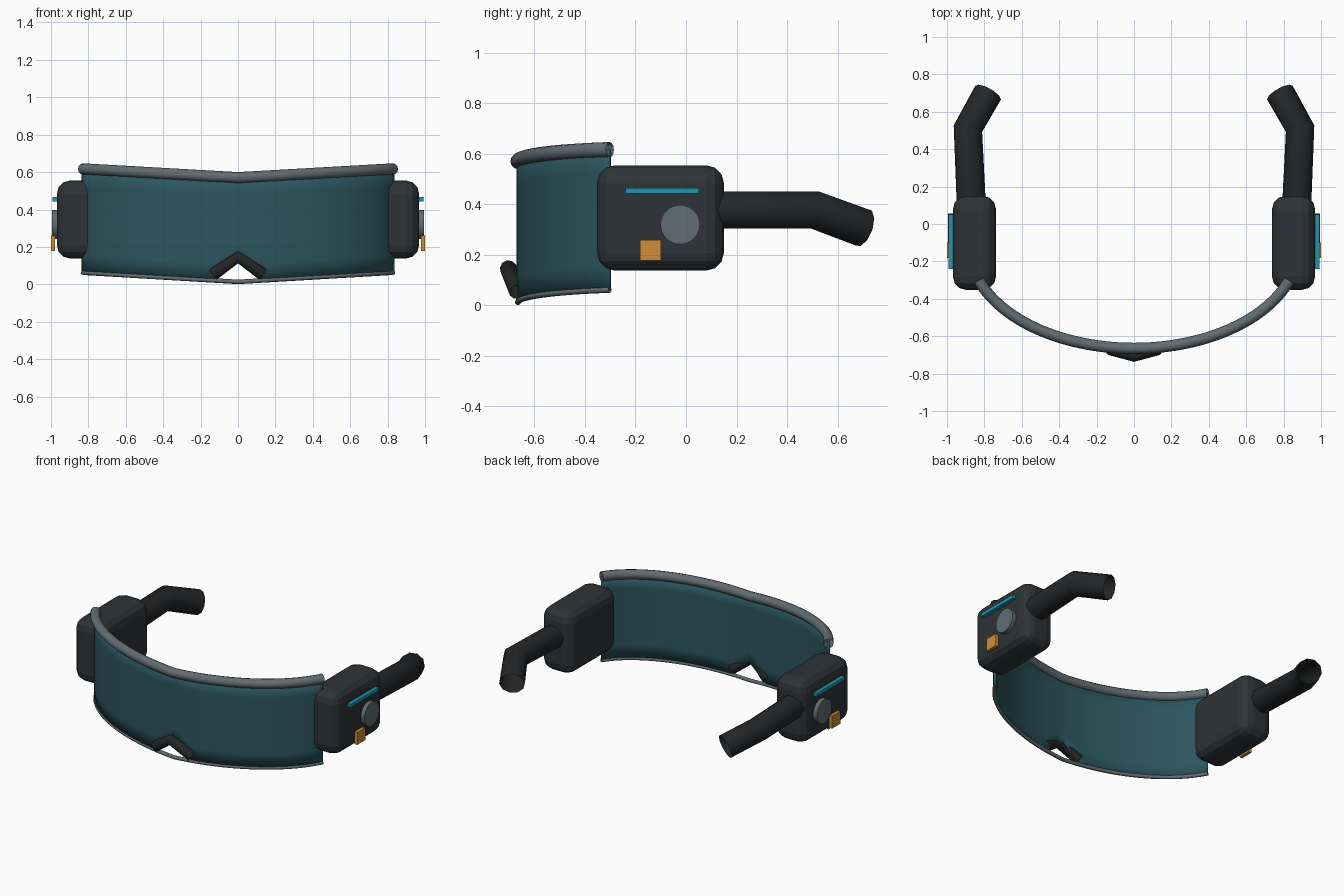
import bpy, bmesh, math
from mathutils import Matrix

if "Cube" in bpy.data.objects:
    bpy.data.objects.remove(bpy.data.objects["Cube"])


def material(name, rgb):
    m = bpy.data.materials.new(name)
    m.diffuse_color = (*rgb, 1)
    m.use_nodes = True
    m.node_tree.nodes["Principled BSDF"].inputs["Base Color"].default_value = m.diffuse_color
    return m


CHARCOAL = material("charcoal", (0.028, 0.033, 0.038))
BLACK = material("black_rubber", (0.017, 0.019, 0.021))
STEEL = material("steel", (0.12, 0.15, 0.165))
TEAL = material("teal_lens", (0.025, 0.092, 0.115))
CYAN = material("cyan_light", (0.015, 0.30, 0.42))
AMBER = material("amber", (0.62, 0.27, 0.04))


def add_mesh(name, bm, mat, smooth=False):
    bmesh.ops.recalc_face_normals(bm, faces=bm.faces)
    me = bpy.data.meshes.new(name)
    bm.to_mesh(me)
    bm.free()
    me.materials.append(mat)
    for p in me.polygons:
        p.use_smooth = smooth
    ob = bpy.data.objects.new(name, me)
    bpy.context.collection.objects.link(ob)
    return ob


def tube(name, pts, radius, mat, res=3):
    """Open-ended tube swept along a poly path, stored as a mesh."""
    cu = bpy.data.curves.new(name + "_path", 'CURVE')
    cu.dimensions = '3D'
    cu.bevel_depth = radius
    cu.bevel_resolution = res
    sp = cu.splines.new('POLY')
    sp.points.add(len(pts) - 1)
    for p, co in zip(sp.points, pts):
        p.co = (*co, 1)
    tmp = bpy.data.objects.new(name + "_path", cu)
    bpy.context.collection.objects.link(tmp)
    dg = bpy.context.evaluated_depsgraph_get()
    me = bpy.data.meshes.new_from_object(tmp.evaluated_get(dg))
    bpy.data.objects.remove(tmp)
    me.name = name
    me.materials.clear()
    me.materials.append(mat)
    for p in me.polygons:
        p.use_smooth = True
    ob = bpy.data.objects.new(name, me)
    bpy.context.collection.objects.link(ob)
    return ob


def box(name, lo, hi, mat, bevel=0, segments=3):
    bm = bmesh.new()
    size = [abs(b - a) for a, b in zip(lo, hi)]
    mid = [(a + b) / 2 for a, b in zip(lo, hi)]
    bmesh.ops.create_cube(bm, size=1, matrix=Matrix.Translation(mid) @ Matrix.Diagonal((*size, 1)))
    if bevel:
        bmesh.ops.bevel(bm, geom=bm.edges[:], offset=bevel, segments=segments,
                        profile=0.5, affect='EDGES')
    return add_mesh(name, bm, mat)


# Shared elliptical sweep of the visor
N = 48
T_END = math.asin(0.83 / 0.88)


def arc(i):
    t = -T_END + 2 * T_END * i / N
    return 0.88 * math.sin(t), -0.12 - 0.545 * math.cos(t)


def top_z(x):
    return 0.57 + 0.047 * abs(x) / 0.83


def bottom_z(x):
    return 0.013 + 0.049 * abs(x) / 0.83


# Visor lens with a nose notch
bm = bmesh.new()
ROWS = 6
cols = []
for i in range(N + 1):
    x, y = arc(i)
    lo = max(bottom_z(x), 0.135 - 0.85 * abs(x))
    hi = top_z(x)
    cols.append([bm.verts.new((x, y, lo + (hi - lo) * r / ROWS)) for r in range(ROWS + 1)])
for a, b in zip(cols, cols[1:]):
    for r in range(ROWS):
        bm.faces.new((a[r], b[r], b[r + 1], a[r + 1]))
lens = add_mesh("visor_lens", bm, TEAL, smooth=True)
solid = lens.modifiers.new("thickness", 'SOLIDIFY')
solid.thickness = 0.014
solid.offset = 0

# Brow rim, lower rim and nose bridge
path = [arc(i) for i in range(N + 1)]
tube("brow_rim", [(x, y, top_z(x)) for x, y in path], 0.03, STEEL, 4)
tube("lower_rim", [(x, y, bottom_z(x)) for x, y in path], 0.012, STEEL, 2)
tube("nose_bridge", [(-0.13, -0.667, 0.055), (0, -0.703, 0.145), (0.13, -0.667, 0.055)],
     0.034, BLACK)

for s, side in ((-1, "left"), (1, "right")):
    # Side housing and temple arm
    box(side + "_housing", (s * 0.738, -0.352, 0.138), (s * 0.968, 0.15, 0.555), CHARCOAL, 0.07)
    tube(side + "_temple_arm", [(s * 0.868, 0.06, 0.378), (s * 0.888, 0.51, 0.378),
                                (s * 0.78, 0.702, 0.307)], 0.078, BLACK)
    # Round dial
    bm = bmesh.new()
    bmesh.ops.create_cone(bm, cap_ends=True, segments=32, radius1=0.078, radius2=0.078, depth=0.05,
                          matrix=Matrix.Translation((s * 0.97, -0.023, 0.32))
                          @ Matrix.Rotation(math.pi / 2, 4, 'Y'))
    add_mesh(side + "_dial", bm, STEEL)
    # Light strip and amber button
    box(side + "_light_strip", (s * 0.965, -0.24, 0.444), (s * 0.993, 0.052, 0.466), CYAN)
    box(side + "_button", (s * 0.978, -0.183, 0.178), (s * 1.0, -0.098, 0.26), AMBER)
